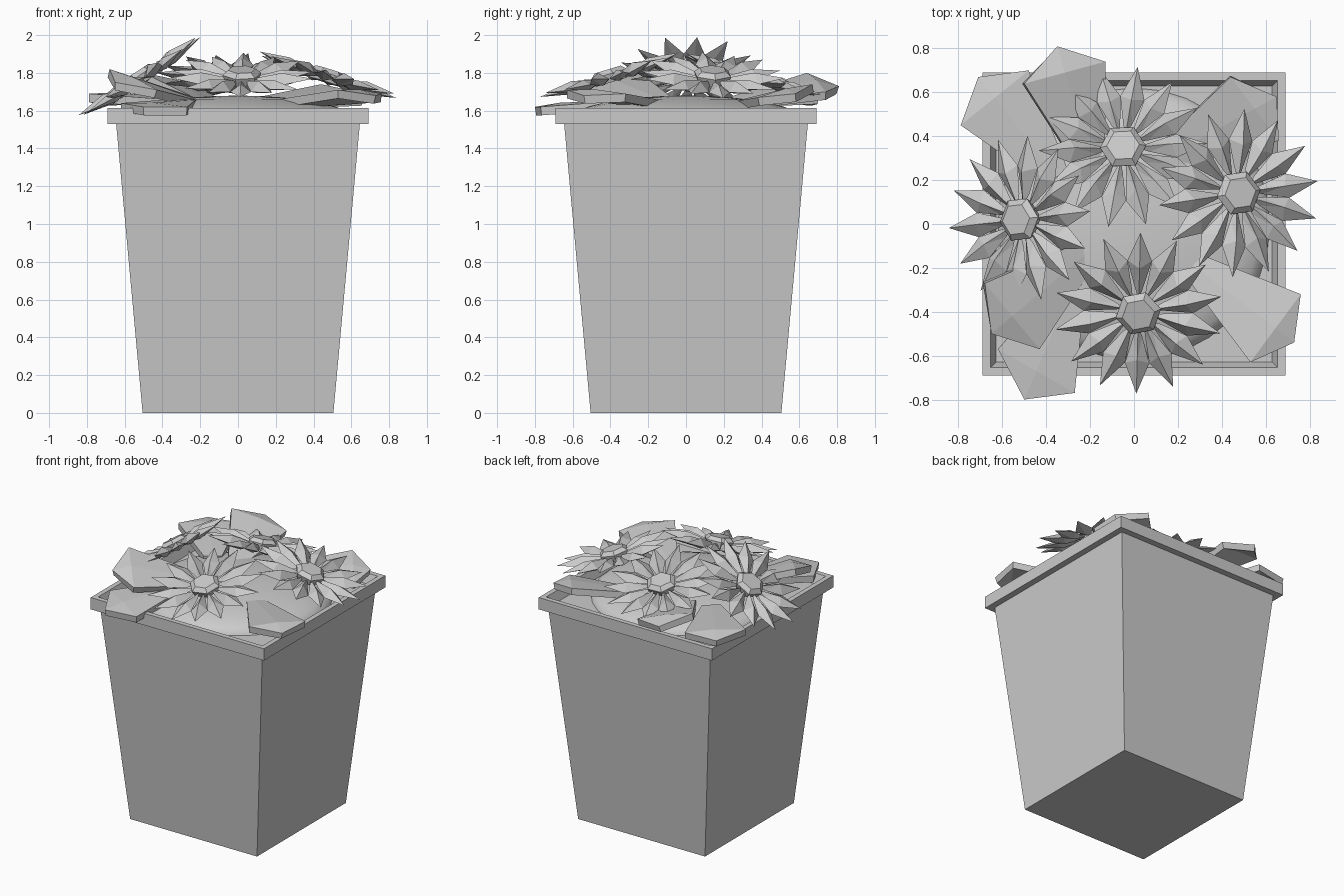
import bpy, bmesh, math
from mathutils import Vector

cube = bpy.data.objects.get("Cube")
if cube:
    bpy.data.objects.remove(cube)

grey = bpy.data.materials.new("plain_grey")
grey.use_nodes = True
grey.diffuse_color = (0.6, 0.6, 0.6, 1)
grey.node_tree.nodes["Principled BSDF"].inputs["Base Color"].default_value = (0.6, 0.6, 0.6, 1)


def make(name, bm):
    mesh = bpy.data.meshes.new(name)
    bmesh.ops.recalc_face_normals(bm, faces=bm.faces)
    bm.to_mesh(mesh)
    bm.free()
    mesh.materials.append(grey)
    ob = bpy.data.objects.new(name, mesh)
    bpy.context.collection.objects.link(ob)
    return ob


def loft(bm, profile, sides, turn=0.0):
    """Stack of regular polygons, given as (radius, height), capped at both ends."""
    rings = []
    for r, z in profile:
        angles = [turn + math.tau * i / sides for i in range(sides)]
        rings.append([bm.verts.new((r * math.cos(a), r * math.sin(a), z)) for a in angles])
    for low, high in zip(rings, rings[1:]):
        for i in range(sides):
            j = (i + 1) % sides
            bm.faces.new((low[i], low[j], high[j], high[i]))
    bm.faces.new(rings[0])
    bm.faces.new(rings[-1])


# Tapered square pot with rim and a sunken bed
bm = bmesh.new()
pot_profile = [(0.505, 0), (0.645, 1.53), (0.69, 1.53), (0.69, 1.615), (0.655, 1.615), (0.63, 1.55)]
loft(bm, [(r * math.sqrt(2), z) for r, z in pot_profile], 4, math.pi / 4)
make("pot", bm)

# Smooth mound in the pot
bm = bmesh.new()
bmesh.ops.create_uvsphere(bm, u_segments=32, v_segments=16, radius=1)
bmesh.ops.bisect_plane(bm, geom=bm.verts[:] + bm.edges[:] + bm.faces[:], dist=1e-5,
                       plane_co=(0, 0, 0), plane_no=(0, 0, 1), clear_inner=True)
bmesh.ops.scale(bm, vec=(0.62, 0.62, 0.13), verts=bm.verts)
bmesh.ops.translate(bm, vec=(0, 0, 1.55), verts=bm.verts)
mound = make("mound", bm)
for face in mound.data.polygons:
    face.use_smooth = True


# Folded petals around a hexagonal heart
def flower(name, centre, normal, turn, petals=14):
    bm = bmesh.new()
    half = math.pi / petals

    def point(r, a, z):
        return bm.verts.new((r * math.cos(a), r * math.sin(a), z))

    for i in range(petals):
        a = turn + 2 * half * i
        lift = 0.012 * (i % 2)
        root = point(0.06, a, 0.005)
        ridge = point(0.22, a, 0.035 + lift)
        tip = point(0.385, a, 0.015 + lift)
        keel = point(0.2, a, -0.025)
        for side in (-1, 1):
            inner = point(0.12, a + side * half * 0.75, -0.005)
            edge = point(0.25, a + side * half, 0)
            for loop in ((root, inner, ridge), (inner, edge, ridge), (ridge, edge, tip),
                         (root, keel, inner), (inner, keel, edge), (edge, keel, tip)):
                bm.faces.new(loop)
    bmesh.ops.remove_doubles(bm, verts=bm.verts, dist=1e-5)
    loft(bm, [(0.09, -0.02), (0.105, 0.025), (0.075, 0.05)], 6, turn)
    ob = make(name, bm)
    ob.location = centre
    ob.rotation_mode = 'QUATERNION'
    ob.rotation_quaternion = Vector((0, 0, 1)).rotation_difference(Vector(normal))


flower("front_flower", (0.02, -0.40, 1.77), (0, -0.29, 0.957), 0.2)
flower("back_flower", (-0.05, 0.345, 1.77), (0, 0.29, 0.957), 0.05)
flower("left_flower", (0.47, 0.14, 1.77), (0.3, 0.04, 0.95), 0.15)
flower("right_flower", (-0.51, 0.02, 1.765), (-0.55, 0, 0.83), 0.1)


# Broad pointed leaves: tip, then the two shoulders; the base heads for the middle
def leaf(name, tip, shoulder_a, shoulder_b):
    tip, a, b = Vector(tip), Vector(shoulder_a), Vector(shoulder_b)
    out = tip - (a + b) / 2
    out.z = 0
    out.normalize()
    base = tip - out * 0.58
    base.z = 1.66
    across = (a - b).normalized() * 0.06
    rib = (a + b) / 2
    rib.z += 0.012
    bm = bmesh.new()
    t, va, vb, r, m, ba, bb = [bm.verts.new(p) for p in
                               (tip, a, b, rib, base, base + across, base - across)]
    for loop in ((t, va, r), (t, r, vb), (va, ba, m, r), (r, m, bb, vb)):
        bm.faces.new(loop)
    ob = make(name, bm)
    if ob.data.polygons[0].normal.z < 0:
        ob.data.flip_normals()
    thick = ob.modifiers.new("thickness", 'SOLIDIFY')
    thick.thickness = 0.045
    thick.offset = -1


leaf("back_right_leaf_outer", (-0.71, 0.67, 1.67), (-0.79, 0.45, 1.69), (-0.48, 0.70, 1.68))
leaf("back_right_leaf_inner", (-0.35, 0.81, 1.73), (-0.50, 0.64, 1.80), (-0.13, 0.74, 1.70))
leaf("front_right_leaf_outer", (-0.65, -0.50, 1.75), (-0.68, -0.27, 1.82), (-0.43, -0.57, 1.71))
leaf("front_right_leaf_inner", (-0.50, -0.80, 1.62), (-0.62, -0.57, 1.64), (-0.27, -0.77, 1.62))
leaf("front_left_leaf", (0.73, -0.54, 1.68), (0.76, -0.32, 1.69), (0.53, -0.63, 1.71))
leaf("back_left_leaf", (0.65, 0.58, 1.69), (0.44, 0.67, 1.74), (0.66, 0.38, 1.67))
